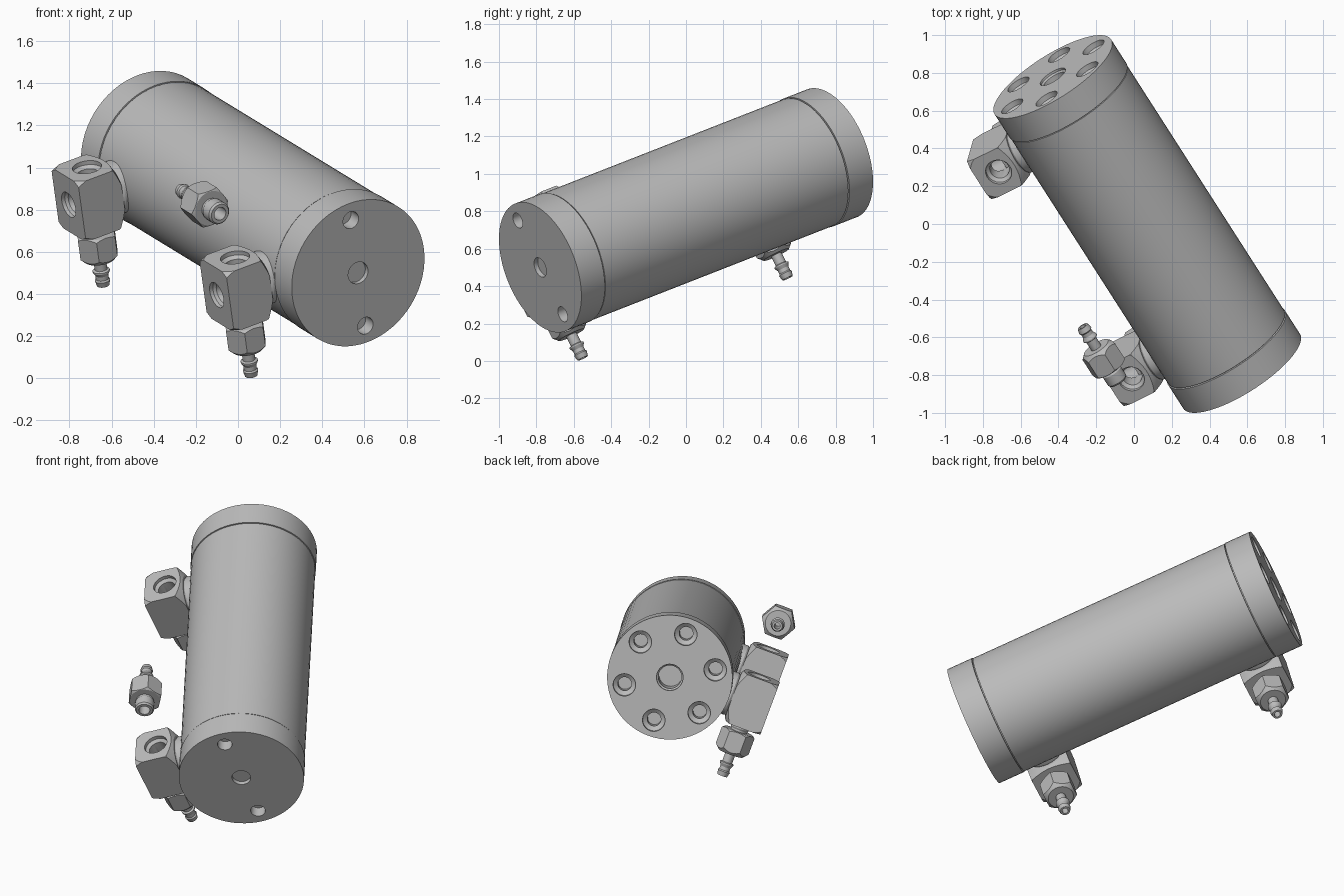
import bpy, bmesh, math
from mathutils import Matrix, Vector

cube = bpy.data.objects.get("Cube")
if cube:
    bpy.data.objects.remove(cube)

steel = bpy.data.materials.new("satin_grey_metal")
steel.use_nodes = True
GREY = (0.5, 0.5, 0.5, 1)
steel.diffuse_color = GREY
steel.node_tree.nodes["Principled BSDF"].inputs["Base Color"].default_value = GREY

# Tilted frame: X points out to the side blocks, Z runs along the drum to its back
axis = Vector((-0.513, 0.800, 0.313)).normalized()
up = Vector((-0.124, -0.427, 0.894))
up = (up - axis * up.dot(axis)).normalized()
out = up.cross(axis)
FRAME = Matrix.Translation((0.07, 0, 0.805)) @ Matrix((out, up, axis)).transposed().to_4x4()

TO_OUT = Matrix.Rotation(math.pi / 2, 4, 'Y')
TO_UP = Matrix.Rotation(-math.pi / 2, 4, 'X')
TO_DOWN = Matrix.Rotation(math.pi / 2, 4, 'X')
TO_BACK = Matrix.Identity(4)
TO_FRONT = Matrix.Rotation(math.pi, 4, 'X')

HALF = 0.975      # half length of the drum
RADIUS = 0.367
BLOCK_OUT = 0.49  # distance of the blocks' axes from the drum axis


def at(pos, turn=TO_BACK):
    return FRAME @ Matrix.Translation(pos) @ turn


def add(name, bm, matrix):
    bmesh.ops.recalc_face_normals(bm, faces=bm.faces)
    mesh = bpy.data.meshes.new(name)
    bm.to_mesh(mesh)
    bm.free()
    mesh.materials.append(steel)
    ob = bpy.data.objects.new(name, mesh)
    bpy.context.collection.objects.link(ob)
    ob.matrix_world = matrix
    return ob


def lathe(name, profile, matrix, sides=48, ring=False):
    """Turn (radius, height) points round Z; a ring profile closes on itself."""
    bm = bmesh.new()
    rows = [[bm.verts.new((r * math.cos(2 * math.pi * i / sides),
                           r * math.sin(2 * math.pi * i / sides), h))
             for i in range(sides)] for r, h in profile]
    pairs = list(zip(rows, rows[1:]))
    if ring:
        pairs.append((rows[-1], rows[0]))
    else:
        bm.faces.new(rows[0])
        bm.faces.new(rows[-1])
    for a, b in pairs:
        for i in range(sides):
            j = (i + 1) % sides
            bm.faces.new((a[i], a[j], b[j], b[i]))
    return add(name, bm, matrix)


def box(name, size, matrix):
    bm = bmesh.new()
    bmesh.ops.create_cube(bm, size=1)
    bmesh.ops.scale(bm, vec=size, verts=bm.verts)
    return add(name, bm, matrix)


def boolean(ob, cutters, operation='DIFFERENCE'):
    """Bake the cuts in and throw the cutters away."""
    for c in cutters:
        m = ob.modifiers.new("cut", 'BOOLEAN')
        m.operation, m.object, m.solver = operation, c, 'EXACT'
    bpy.context.view_layer.update()
    graph = bpy.context.evaluated_depsgraph_get()
    mesh = bpy.data.meshes.new_from_object(ob.evaluated_get(graph))
    ob.modifiers.clear()
    ob.data = mesh
    for c in cutters:
        bpy.data.objects.remove(c)


def hole(pos, turn, r, depth, rim=0.0, rim_depth=0.0):
    """Cutter sunk below pos, opening along turn, with an optional wider mouth."""
    points = [(r, -depth), (r, -rim_depth), (r + rim, -rim_depth * 0.6), (r + rim, 0.02)]
    if not rim:
        points = [points[0], (r, 0.02)]
    return lathe("cutter", points, at(pos, turn), 32)


# Drum body with the end caps set off by fine grooves
SEAM = HALF - 0.16
lathe("drum_body", [(0.35, -SEAM - 0.02), (0.35, -SEAM + 0.003), (RADIUS - 0.003, -SEAM + 0.003),
                    (RADIUS - 0.003, SEAM - 0.003), (0.35, SEAM - 0.003), (0.35, SEAM + 0.02)],
      at((0, 0, 0)), 64)
cap = [(RADIUS, SEAM + 0.003), (RADIUS, HALF)]
back_cap = lathe("back_cap", cap, at((0, 0, 0)), 64)
front_cap = lathe("front_cap", cap, at((0, 0, 0), TO_FRONT), 64)

# Back cap: large threaded port ringed by six counterbored holes
cuts = [hole((0, 0, HALF), TO_BACK, 0.068, 0.13, 0.01, 0.02)]
for k in range(6):
    t = math.radians(30 + 60 * k)
    cuts.append(hole((0.27 * math.cos(t), 0.27 * math.sin(t), HALF), TO_BACK, 0.04, 0.12, 0.026, 0.05))
boolean(back_cap, cuts)

# Front cap: shallow centre recess and two pin holes
boolean(front_cap, [hole((0, 0, -HALF), TO_FRONT, 0.055, 0.025)]
        + [hole((0, s * 0.28, -HALF), TO_FRONT, 0.043, 0.07) for s in (-1, 1)])


def fitting(name, pos, turn):
    """Hose fitting: threaded stub, hex nut and barbed tube along local Z."""
    place = at(pos, turn)
    lathe(name + "_barb", [(0.018, 0), (0.03, 0), (0.03, 0.055), (0.041, 0.06), (0.041, 0.067),
                           (0.031, 0.085), (0.031, 0.105), (0.037, 0.112), (0.03, 0.14),
                           (0.018, 0.14)], place, 24, True)
    nut = lathe(name + "_nut", [(0.102, -0.14), (0.102, 0)], place, 6)
    boolean(nut, [lathe("cutter", [(0.086, -0.14), (0.104, -0.128), (0.104, -0.03), (0.075, 0)],
                        place, 36)], 'INTERSECT')
    lathe(name + "_stub", [(0.032, -0.225), (0.048, -0.225), (0.056, -0.215), (0.056, -0.16),
                           (0.05, -0.15), (0.05, -0.13), (0.032, -0.13)], place, 32, True)


# Side blocks with two open ports each, joined to the drum by round necks
for end, z in (("front", -0.685), ("back", 0.685)):
    centre = (BLOCK_OUT, 0, z)
    block = box(end + "_port_block", (0.23, 0.31, 0.25), at((0.5, 0, z)))
    boolean(block, [
        lathe("cutter", [(0.143, -0.155), (0.182, -0.125), (0.182, 0.125), (0.143, 0.155)],
              at((0.5, 0, z), TO_UP)),
        lathe("cutter", [(0.14, 0.385), (0.205, 0.425), (0.205, 0.63)],
              at((0, 0, z), TO_OUT)),
    ], 'INTERSECT')
    boolean(block, [hole((BLOCK_OUT, 0.155, z), TO_UP, 0.052, 0.15, 0.018, 0.035),
                    hole((0.615, 0, z), TO_OUT, 0.052, 0.12, 0.012, 0.03)])
    lathe(end + "_neck", [(0.13, 0.29), (0.13, 0.375), (0.12, 0.39)], at((0, 0, z), TO_OUT))
    fitting(end + "_fitting", (BLOCK_OUT, -0.33, z), TO_DOWN)

# Loose fitting lying parallel to the drum
fitting("loose_fitting", (BLOCK_OUT, 0.355, -0.37), TO_BACK)

# Smooth the turned surfaces and keep edges crisp
bpy.ops.object.select_all(action='DESELECT')
for ob in bpy.context.collection.objects:
    if ob.type == 'MESH':
        ob.select_set(True)
        bpy.context.view_layer.objects.active = ob
bpy.ops.object.shade_smooth_by_angle(angle=math.radians(25))
